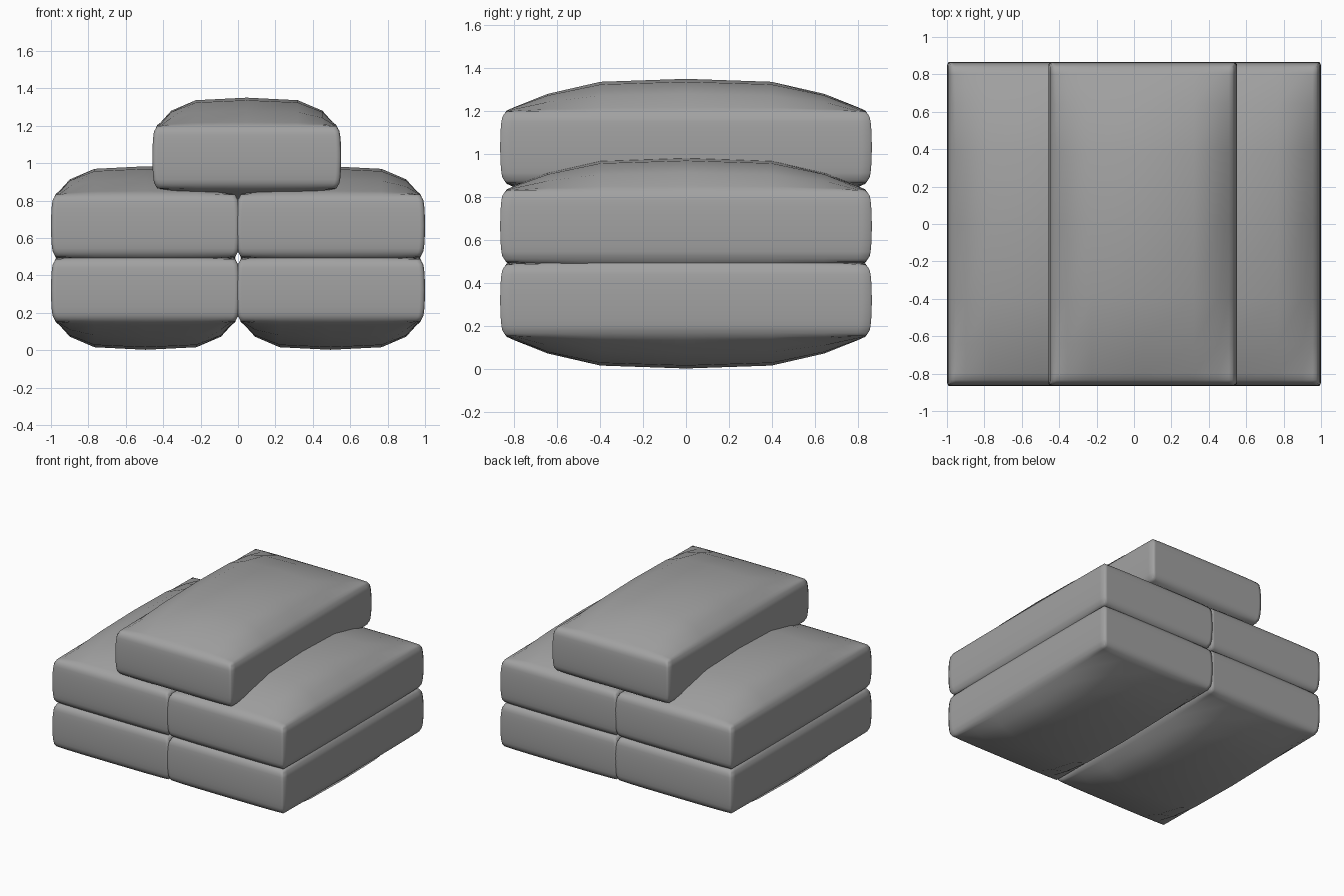
import bpy
import bmesh

if "Cube" in bpy.data.objects:
    bpy.data.objects.remove(bpy.data.objects["Cube"], do_unlink=True)

# Plain grey fabric
GREY = (0.36, 0.36, 0.36, 1)
fabric = bpy.data.materials.new("grey_fabric")
fabric.use_nodes = True
fabric.diffuse_color = GREY
fabric.node_tree.nodes["Principled BSDF"].inputs["Base Color"].default_value = GREY

# Cross-section stations from the middle of a cushion to its rim
ACROSS = (0, 0.56, 0.83, 0.945, 0.985, 1)
ALONG = (0, 0.47, 0.76, 0.945, 0.985, 1)
SWELL = (1, 0.91, 0.54, 0.13, 0.03, 0)
WALL = (0, 0.05, 0.09, 0.12, 0.14, 0.153)
INSET = (0, 0.001, 0.003, 0.006, 0.01, 0.018)
RIM, PUFF = 0.166, 0.152
HALF_X, HALF_Y = 0.505, 0.865


def cushion(name, x, z):
    """Box with a fine grid, reshaped into a softly stuffed cushion."""
    bm = bmesh.new()
    bmesh.ops.create_cube(bm, size=2)
    bmesh.ops.subdivide_edges(bm, edges=bm.edges[:], cuts=9, use_grid_fill=True)
    for v in bm.verts:
        i, j, k = (round(abs(c) * 5) for c in v.co)
        sx, sy, sz = ((c > 0) - (c < 0) for c in v.co)
        on_rim = max(i, j) == 5
        height = WALL[k]
        if k == 5 and not on_rim:
            height = RIM + PUFF * SWELL[i] * SWELL[j]
        # vertical corners are eased a little
        ease = 0.006 if i == 5 and j == 5 else 0
        v.co = (sx * ACROSS[i] * (HALF_X - INSET[k] - ease),
                sy * ALONG[j] * (HALF_Y - INSET[k] - ease),
                sz * height)
    bmesh.ops.recalc_face_normals(bm, faces=bm.faces[:])
    for face in bm.faces:
        face.smooth = True
    mesh = bpy.data.meshes.new(name)
    bm.to_mesh(mesh)
    bm.free()
    mesh.materials.append(fabric)
    obj = bpy.data.objects.new(name, mesh)
    obj.location = (x, 0, z)
    bpy.context.collection.objects.link(obj)


# Two paired layers and a single cushion on top
for layer, z in (("lower", 0.32), ("upper", 0.665)):
    for side, sign in (("left", 1), ("right", -1)):
        cushion(f"{layer}_{side}_cushion", sign * 0.495, z)
cushion("top_cushion", 0.047, 1.032)
